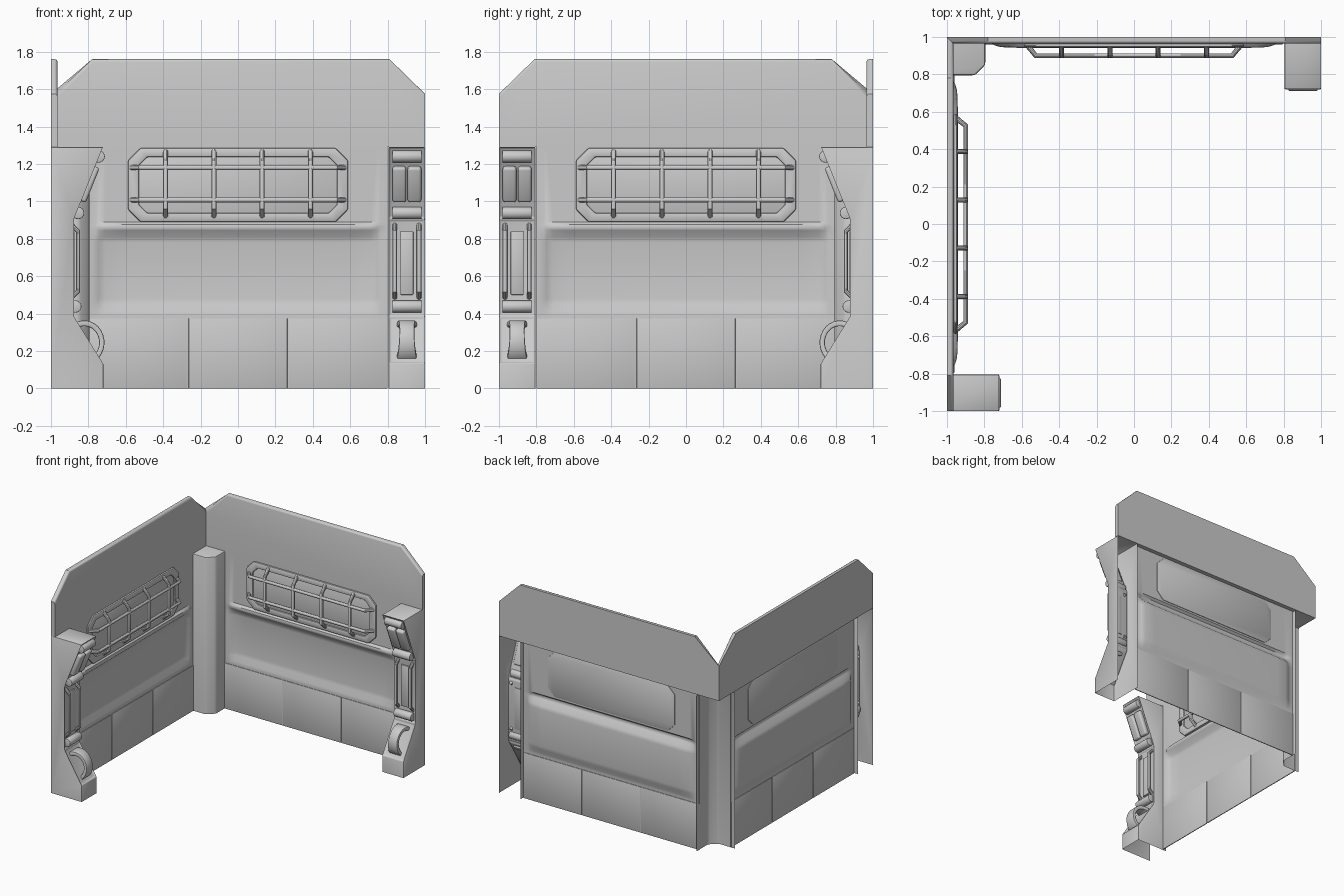
import bpy, bmesh, math
from mathutils import Matrix

if "Cube" in bpy.data.objects:
    bpy.data.objects.remove(bpy.data.objects["Cube"])

# Everything is built for the back wall; d = depth inward from the outer face (y = 1).
parts = []


def P(x, d, z):
    return (x, 1 - d, z)


def finish(bm, name, bevel=0, paired=True, segments=2):
    me = bpy.data.meshes.new(name)
    bm.to_mesh(me)
    bm.free()
    return register(bpy.data.objects.new(name, me), bevel, paired, segments)


def register(ob, bevel=0, paired=True, segments=2):
    bpy.context.collection.objects.link(ob)
    if bevel:
        m = ob.modifiers.new("bevel", 'BEVEL')
        m.width, m.segments, m.limit_method = bevel, segments, 'ANGLE'
        m.angle_limit = math.radians(28)
    parts.append((ob, paired))
    return ob


def prism(a, b):
    """Closed solid between two matching point loops."""
    bm = bmesh.new()
    va, vb = [bm.verts.new(p) for p in a], [bm.verts.new(p) for p in b]
    bm.faces.new(va)
    bm.faces.new(vb)
    n = len(va)
    for i in range(n):
        bm.faces.new((va[i], va[(i + 1) % n], vb[(i + 1) % n], vb[i]))
    bmesh.ops.recalc_face_normals(bm, faces=bm.faces)
    bm.normal_update()
    return bm


def drop(bm, test):
    bmesh.ops.delete(bm, geom=[f for f in bm.faces if test(f)], context='FACES')


def box(name, x0, x1, d0, d1, z0, z1, bevel):
    ring = [(x0, z0), (x1, z0), (x1, z1), (x0, z1)]
    return finish(prism([P(x, d0, z) for x, z in ring], [P(x, d1, z) for x, z in ring]), name, bevel)


def tube(name, pts, r, closed=False):
    cu = bpy.data.curves.new(name, 'CURVE')
    cu.dimensions, cu.bevel_depth, cu.bevel_resolution = '3D', r, 3
    cu.use_fill_caps = True
    s = cu.splines.new('POLY')
    s.points.add(len(pts) - 1)
    for q, p in zip(s.points, pts):
        q.co = (*P(*p), 1)
    s.use_cyclic_u = closed
    return register(bpy.data.objects.new(name, cu))


def octagon(w, z0, z1, c):
    return [(-w + c, z0), (w - c, z0), (w, z0 + c), (w, z1 - c),
            (w - c, z1), (-w + c, z1), (-w, z1 - c), (-w, z0 + c)]


# Upper panel with clipped corners, mitred where the two walls meet
T = 0.035
outline = [(-0.965, 1.29), (1, 1.29), (1, 1.575), (0.81, 1.76), (-0.78, 1.76), (-0.965, 1.575)]
bm = prism([P(-1 if x < -0.9 else x, 0, z) for x, z in outline], [P(x, T, z) for x, z in outline])
rim = [e for e in bm.edges if all(abs(v.co.y - 1 + T) < 1e-4 and v.co.z > 1.5 for v in e.verts)]
bmesh.ops.bevel(bm, geom=rim, offset=0.014, segments=3, affect='EDGES', profile=0.5)
finish(bm, "upper_panel")

# Pressed wall sheet: ledge under the rack, recess below it
profile = [(0, T), (0.39, T), (0.41, 0.033), (0.45, 0.014), (0.48, 0.01), (0.78, 0.01), (0.81, 0.016),
           (0.845, 0.052), (0.86, 0.058), (0.875, 0.054), (0.89, T), (1.29, T)]
columns = [(-0.8, 0), (-0.76, 0), (-0.745, 0.45), (-0.71, 0.85), (-0.62, 1)]
columns += [(-x, f) for x, f in reversed(columns)]
bm = bmesh.new()
grid = [[bm.verts.new(P(x, T + (d - T) * f, z)) for x, f in columns] for z, d in profile]
for r0, r1 in zip(grid, grid[1:]):
    for i in range(len(columns) - 1):
        bm.faces.new((r0[i], r0[i + 1], r1[i + 1], r1[i]))
finish(bm, "wall_sheet")

# Three kick panels along the bottom of the wall
for i in range(3):
    x = -0.8 + i * 1.6 / 3
    box("kick_panel", x + 0.003, x + 1.6 / 3 - 0.003, 0.031, 0.039, 0, 0.375, 0.002)

# Rack backing plate and rim
ring = octagon(0.575, 0.905, 1.275, 0.06)
finish(prism([P(x, 0.03, z) for x, z in ring], [P(x, 0.041, z) for x, z in ring]), "rack_plate", 0.003)
outer, inner = octagon(0.588, 0.89, 1.285, 0.065), octagon(0.53, 0.938, 1.237, 0.045)
bm = bmesh.new()
loops = [[bm.verts.new(P(x, d, z)) for x, z in pts] for pts, d in
         ((outer, T), (outer, 0.055), (inner, 0.055), (inner, T))]
for a, b in zip(loops, loops[1:] + loops[:1]):
    for i in range(8):
        bm.faces.new((a[i], a[(i + 1) % 8], b[(i + 1) % 8], b[i]))
bmesh.ops.recalc_face_normals(bm, faces=bm.faces)
finish(bm, "rack_rim", 0.012)

# Rack bars bent back into the rim
for z in (1.008, 1.18):
    tube("rack_rail", [(-0.57, 0.045, z), (-0.525, 0.1, z), (0.525, 0.1, z), (0.57, 0.045, z)], 0.014)
for x in (-0.387, -0.129, 0.129, 0.387):
    tube("rack_upright", [(x, 0.045, 0.92), (x, 0.1, 0.965), (x, 0.1, 1.21), (x, 0.045, 1.27)], 0.014)

# End pillar: open-backed shell with inset front faces
side = [(0, 0), (0.28, 0), (0.28, 0.135), (0.125, 0.385), (0.125, 0.905), (0.28, 1.29), (0, 1.29)]
bm = prism([P(0.805, d, z) for d, z in side], [P(1, d, z) for d, z in side])
drop(bm, lambda f: f.normal.y > 0.9 or f.normal.z < -0.9)
front = [f for f in bm.faces if f.normal.y < -0.3 and f.calc_center_median().z > 0.14]
bmesh.ops.inset_individual(bm, faces=front, thickness=0.016, depth=-0.01)
finish(bm, "end_pillar", 0.005)

# Horizontal rollers across the pillar
for d, z, r in ((0.13, 0.438, 0.033), (0.145, 0.938, 0.033), (0.255, 1.24, 0.033)):
    finish(prism([P(0.825, d + r * math.cos(a * math.pi / 8), z + r * math.sin(a * math.pi / 8)) for a in range(16)],
                 [P(0.982, d + r * math.cos(a * math.pi / 8), z + r * math.sin(a * math.pi / 8)) for a in range(16)]),
           "pillar_roller", 0.004)

# Centre plate and side grips of the pillar
box("pillar_plate", 0.868, 0.938, 0.11, 0.127, 0.5, 0.84, 0.006)
for x in (0.838, 0.968):
    tube("pillar_grip", [(x, 0.11, 0.485), (x, 0.145, 0.52), (x, 0.145, 0.84), (x, 0.11, 0.875)], 0.013)

# Twin pads on the upper slope
def on_slope(t, n):
    ux, uz = 0.373, 0.928
    return 0.165 + ux * t + uz * n, 1.0 + uz * t - ux * n


for x0, x1 in ((0.826, 0.899), (0.907, 0.98)):
    quad = [on_slope(t, n) for t, n in ((0, -0.02), (0.2, -0.02), (0.2, 0.022), (0, 0.022))]
    finish(prism([P(x0, *q) for q in quad], [P(x1, *q) for q in quad]), "pillar_pad", 0.014, segments=3)

# Waisted loop handle on the lower slope
bm = bmesh.new()
rows = []
N = 14
for i in range(N + 1):
    a = math.radians(122 - 178 * i / N)
    w = 0.04 + 0.016 * abs(2 * i / N - 1) ** 2
    rows.append([bm.verts.new(P(0.903 + s * w, 0.178 + r * math.cos(a), 0.245 + r * math.sin(a) * 1.1))
                 for s, r in ((-1, 0.08), (1, 0.08), (1, 0.108), (-1, 0.108))])
for a, b in zip(rows, rows[1:]):
    for i in range(4):
        bm.faces.new((a[i], a[(i + 1) % 4], b[(i + 1) % 4], b[i]))
bm.faces.new(rows[0])
bm.faces.new(rows[-1])
bmesh.ops.recalc_face_normals(bm, faces=bm.faces)
finish(bm, "loop_handle", 0.007)

# Corner column: open-backed shell shared by both walls
plan = [(-1, 1), (-1, 0.795), (-0.85, 0.795), (-0.795, 0.85), (-0.795, 1)]
bm = prism([(x, y, 0) for x, y in plan], [(x, y, 1.29) for x, y in plan])
drop(bm, lambda f: f.normal.z < -0.9 or f.normal.y > 0.9 or f.normal.x < -0.9)
finish(bm, "corner_column", 0.014, paired=False)

# Freeze modifiers, then mirror every wall part across the corner diagonal
deps = bpy.context.evaluated_depsgraph_get()
swap = Matrix(((0, -1, 0, 0), (-1, 0, 0, 0), (0, 0, 1, 0), (0, 0, 0, 1)))
final = []
for ob, paired in parts:
    me = bpy.data.meshes.new_from_object(ob.evaluated_get(deps))
    versions = [("back_", me)] if paired else [("", me)]
    if paired:
        twin = me.copy()
        twin.transform(swap)
        twin.flip_normals()
        versions.append(("left_", twin))
    for prefix, m in versions:
        final.append(bpy.data.objects.new(prefix + ob.name.split(".")[0], m))
for ob, _ in parts:
    bpy.data.objects.remove(ob)
for ob in final:
    bpy.context.collection.objects.link(ob)
    ob.select_set(True)
bpy.context.view_layer.objects.active = final[0]
bpy.ops.object.shade_smooth_by_angle(angle=math.radians(35))
